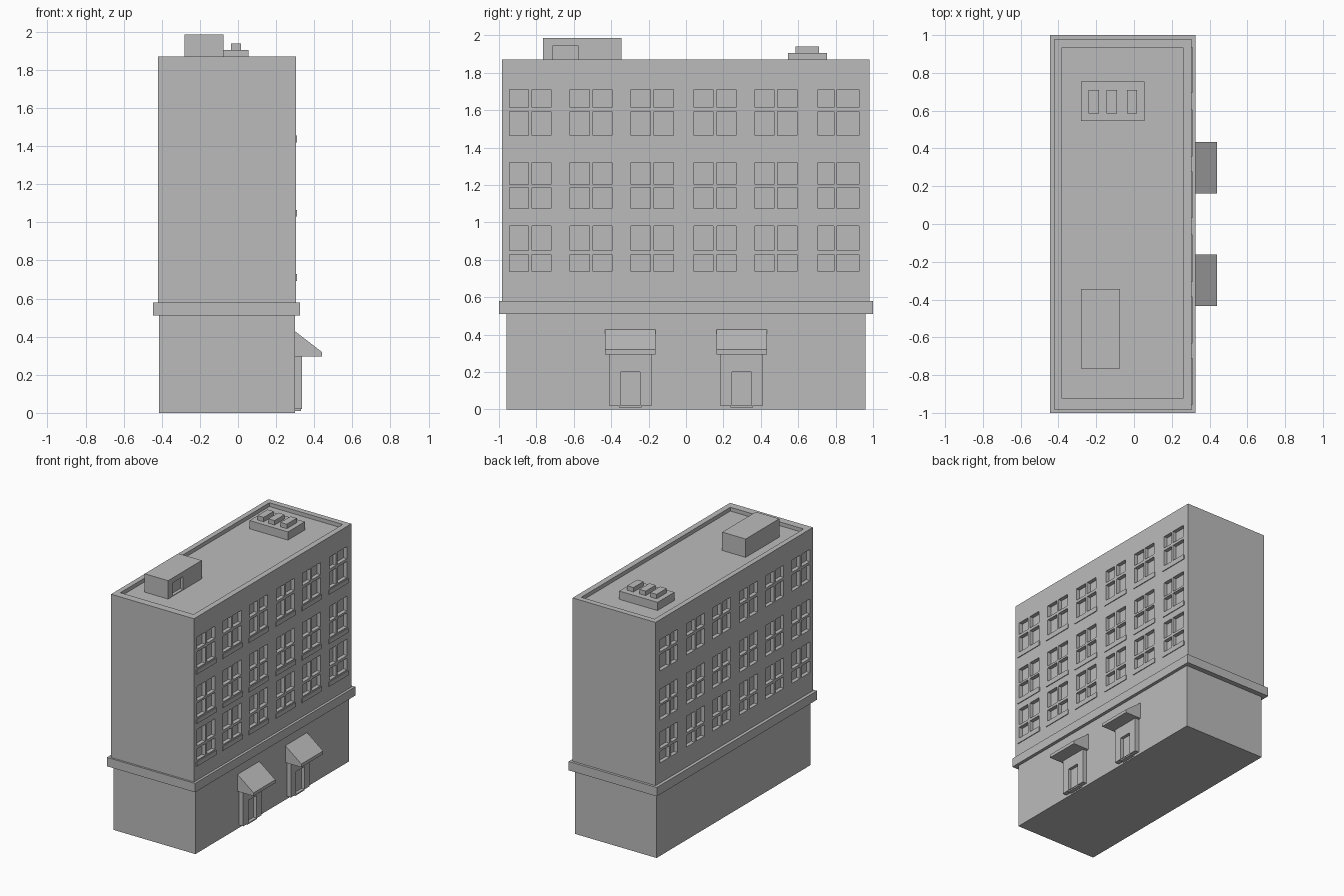
import bpy, bmesh

if "Cube" in bpy.data.objects:
    bpy.data.objects.remove(bpy.data.objects["Cube"])

grey = bpy.data.materials.new("stone grey")
grey.diffuse_color = (0.5, 0.5, 0.5, 1)
grey.use_nodes = True
grey.node_tree.nodes["Principled BSDF"].inputs["Base Color"].default_value = grey.diffuse_color


def add_box(bm, x0, x1, y0, y1, z0, z1):
    v = bmesh.ops.create_cube(bm, size=1)["verts"]
    bmesh.ops.scale(bm, verts=v, vec=(x1 - x0, y1 - y0, z1 - z0))
    bmesh.ops.translate(bm, verts=v, vec=((x0 + x1) / 2, (y0 + y1) / 2, (z0 + z1) / 2))


def finish(name, bm):
    me = bpy.data.meshes.new(name)
    bmesh.ops.recalc_face_normals(bm, faces=bm.faces)
    bm.to_mesh(me)
    bm.free()
    me.materials.append(grey)
    ob = bpy.data.objects.new(name, me)
    bpy.context.collection.objects.link(ob)
    return ob


def boxes(name, *dims):
    bm = bmesh.new()
    for d in dims:
        add_box(bm, *d)
    return finish(name, bm)


def carve(ob, *dims):
    """Cut boxes out of an object and throw the cutter away."""
    cutter = boxes("cutter", *dims)
    cutter.hide_render = True
    mod = ob.modifiers.new("carve", "BOOLEAN")
    mod.operation = "DIFFERENCE"
    mod.solver = "EXACT"
    mod.object = cutter
    bpy.context.view_layer.objects.active = ob
    bpy.ops.object.modifier_apply(modifier=mod.name)
    bpy.data.objects.remove(cutter)


# Ground floor and ledge
boxes("ground_floor", (-0.415, 0.30, -0.96, 0.96, 0, 0.53))
boxes("ledge", (-0.445, 0.325, -1, 1, 0.51, 0.58))

# Upper floors, with four recessed panes per window on both long sides
columns = [(-0.945, -0.843, -0.823, -0.722), (-0.62, -0.515, -0.497, -0.395),
           (-0.294, -0.19, -0.17, -0.068), (0.043, 0.144, 0.166, 0.267),
           (0.37, 0.47, 0.49, 0.593), (0.706, 0.79, 0.807, 0.925)]
floors = [(0.738, 0.829, 0.85, 0.98), (1.075, 1.187, 1.203, 1.32),
          (1.465, 1.593, 1.615, 1.711)]
depth = 0.03
cuts = [(-0.38, 0.26, -0.925, 0.935, 1.84, 1.95)]      # roof well
for c in columns:
    for f in floors:
        for y0, y1 in (c[:2], c[2:]):
            for z0, z1 in (f[:2], f[2:]):
                cuts.append((0.305 - depth, 0.35, y0, y1, z0, z1))
                cuts.append((-0.46, -0.42 + depth, y0, y1, z0, z1))
upper = boxes("upper_floors", (-0.42, 0.305, -0.985, 0.98, 0.55, 1.87))
carve(upper, *cuts)

# Window sills on the entrance side
boxes("window_sills", *[(0.295, 0.311, c[0] - 0.012, c[3] + 0.012, f[0] - 0.045, f[0] - 0.01)
                        for c in columns for f in floors])

# Entrances: porch with recessed door, step and sloping awning
for side, yc in (("front", -0.298), ("back", 0.298)):
    porch = boxes(side + "_porch", (0.28, 0.335, yc - 0.115, yc + 0.115, 0.02, 0.31))
    carve(porch, (0.31, 0.36, yc - 0.051, yc + 0.051, 0.022, 0.20))
    boxes(side + "_door_step", (0.30, 0.332, yc - 0.06, yc + 0.06, 0.01, 0.02))
    bm = bmesh.new()
    profile = [(0.29, 0.295), (0.44, 0.295), (0.44, 0.32), (0.30, 0.428), (0.29, 0.428)]
    face = bm.faces.new([bm.verts.new((x, yc - 0.136, z)) for x, z in profile])
    new = bmesh.ops.extrude_face_region(bm, geom=[face])["geom"]
    bmesh.ops.translate(bm, vec=(0, 0.272, 0),
                        verts=[g for g in new if isinstance(g, bmesh.types.BMVert)])
    finish(side + "_awning", bm)

# Stair hut on the roof with recessed doorway
hut = boxes("stair_hut", (-0.28, -0.075, -0.765, -0.345, 1.83, 1.985))
carve(hut, (-0.10, 0, -0.711, -0.578, 1.845, 1.945))

# Roof vent plinth with three vents
boxes("vent_plinth", (-0.28, 0.055, 0.545, 0.755, 1.83, 1.905))
boxes("vents", *[(x, x + 0.055, 0.585, 0.71, 1.90, 1.94) for x in (-0.24, -0.145, -0.038)])
